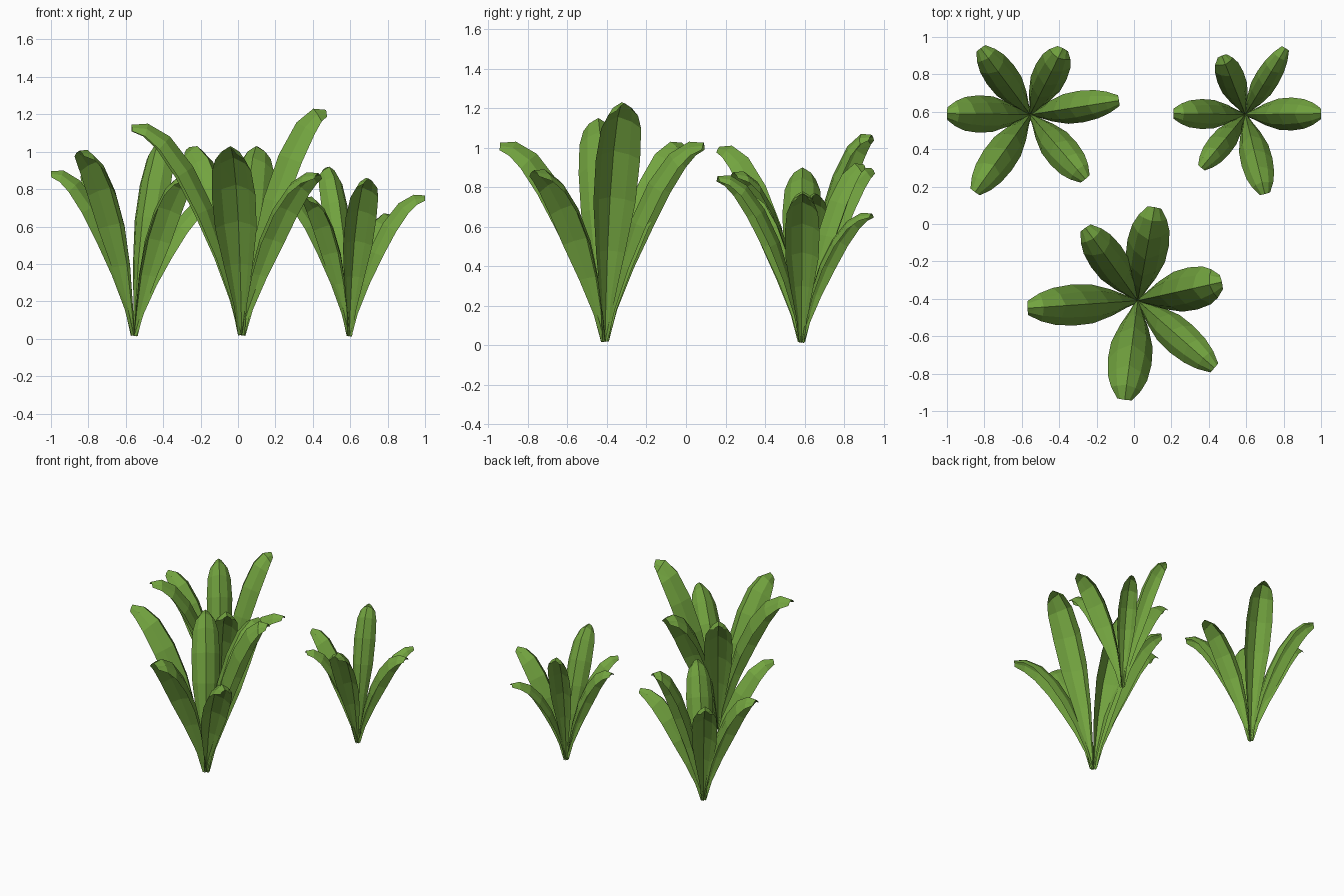
import bpy
import bmesh
from mathutils import Vector

cube = bpy.data.objects.get("Cube")
if cube:
    bpy.data.objects.remove(cube, do_unlink=True)

# One leaf green for everything
green = bpy.data.materials.new("leaf green")
green.use_nodes = True
colour = (0.17, 0.37, 0.05, 1)
green.diffuse_color = colour
bsdf = next(n for n in green.node_tree.nodes if n.type == "BSDF_PRINCIPLED")
bsdf.inputs["Base Color"].default_value = colour
bsdf.inputs["Roughness"].default_value = 0.8

# Leaf midrib: share of reach, share of height, share of half width
MIDRIB = [(0, 0.02, 0.15), (0.05, 0.18, 0.3), (0.13, 0.39, 0.65), (0.26, 0.61, 0.95),
          (0.44, 0.8, 1), (0.65, 0.94, 0.9), (0.85, 1, 0.68), (1, 0.995, 0.34)]
# Folded cross-section: sideways share, droop share
FOLD = [(-1, 0.95), (-0.62, 0.4), (0, 0), (0.62, 0.4), (1, 0.95)]


def add_leaf(bm, base, tip, half_width):
    """Sweep the folded section from the base to the tip along the midrib."""
    start = Vector((*base, 0))
    reach = Vector((tip[0], tip[1], 0)) - start
    heading = reach.normalized()
    side = Vector((-heading.y, heading.x, 0))
    spine = [start + reach * r + Vector((0, 0, tip[2] * h)) for r, h, w in MIDRIB]
    rows = []
    for i, point in enumerate(spine):
        along = (spine[min(i + 1, len(spine) - 1)] - spine[max(i - 1, 0)]).normalized()
        under = along.cross(side)
        if under.z > 0:
            under.negate()
        w = half_width * MIDRIB[i][2]
        rows.append([bm.verts.new(point + side * s * w + under * d * w) for s, d in FOLD])
    for low, high in zip(rows, rows[1:]):
        for j in range(len(FOLD) - 1):
            bm.faces.new((low[j], high[j], high[j + 1], low[j + 1]))


def make_plant(name, base, leaves):
    """Each leaf is its tip position and half width."""
    bm = bmesh.new()
    for x, y, z, half_width in leaves:
        add_leaf(bm, base, (x, y, z), half_width)
    bmesh.ops.triangulate(bm, faces=bm.faces[:])
    mesh = bpy.data.meshes.new(name)
    bm.to_mesh(mesh)
    bm.free()
    mesh.materials.append(green)
    bpy.context.collection.objects.link(bpy.data.objects.new(name, mesh))


# Three leafy clumps, each a rosette of six leaves
make_plant("front_plant", (0.02, -0.41), [
    (-0.57, -0.45, 1.15, 0.11), (0.47, -0.31, 1.23, 0.115), (0.43, -0.77, 0.89, 0.095),
    (-0.05, -0.94, 1.03, 0.118), (0.11, 0.09, 1.03, 0.112), (-0.26, -0.02, 1.03, 0.098)])
make_plant("back_right_plant", (-0.555, 0.585), [
    (-1.0, 0.59, 0.9, 0.1), (-0.82, 0.94, 0.9, 0.088), (-0.38, 0.94, 1.07, 0.092),
    (-0.08, 0.66, 0.77, 0.085), (-0.26, 0.24, 0.88, 0.092), (-0.85, 0.17, 1.01, 0.092)])
make_plant("back_left_plant", (0.595, 0.585), [
    (1.0, 0.59, 0.77, 0.088), (0.81, 0.94, 0.67, 0.065), (0.47, 0.9, 0.92, 0.075),
    (0.21, 0.59, 0.78, 0.08), (0.36, 0.3, 0.76, 0.068), (0.7, 0.16, 0.86, 0.085)])
